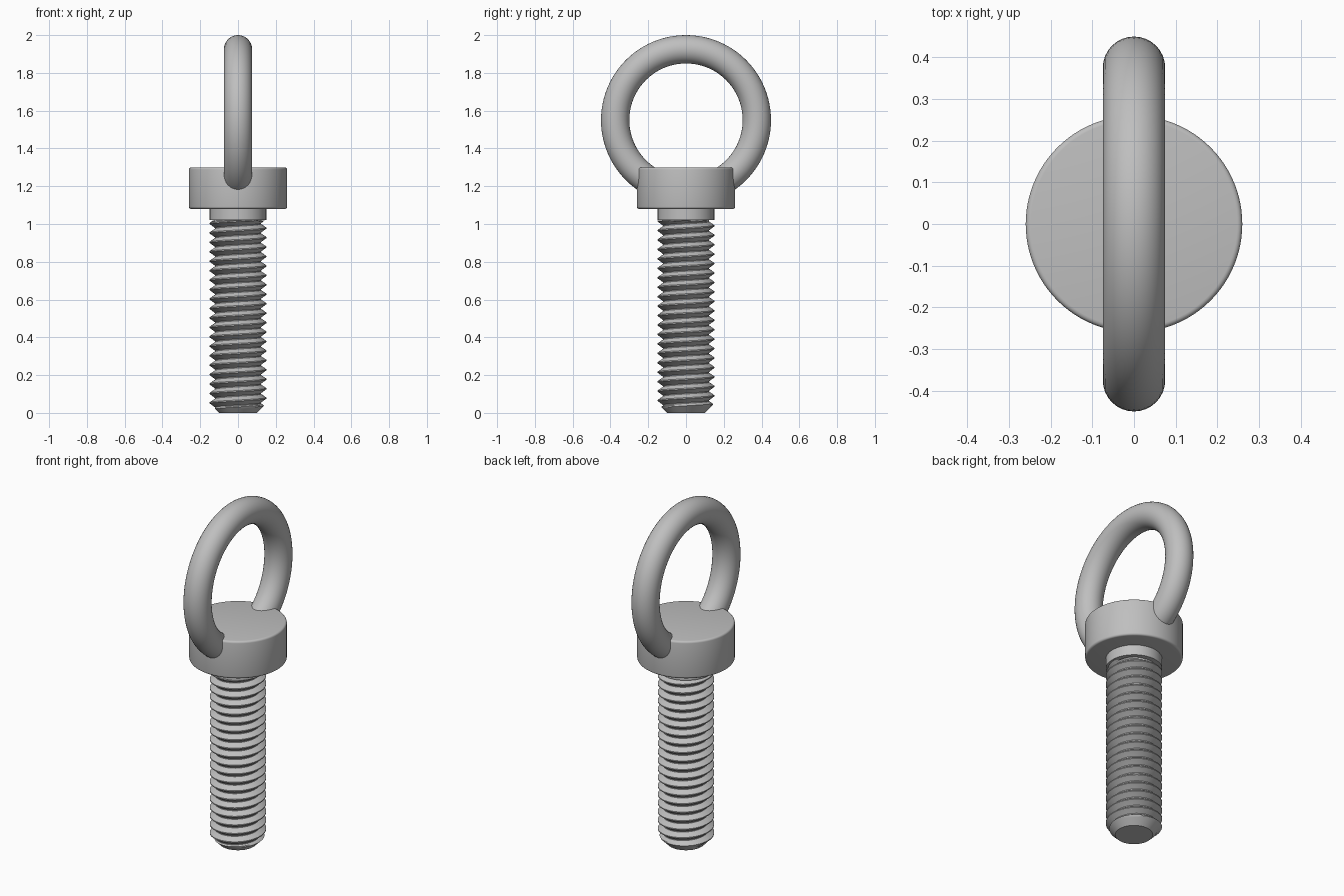
import bpy, bmesh, math

cube = bpy.data.objects.get("Cube")
if cube:
    bpy.data.objects.remove(cube, do_unlink=True)

# One plain steel material
steel = bpy.data.materials.new("steel grey")
steel.use_nodes = True
colour = (0.52, 0.52, 0.52, 1)
steel.diffuse_color = colour
steel.node_tree.nodes["Principled BSDF"].inputs["Base Color"].default_value = colour


def finish(obj, angle=35):
    obj.data.materials.clear()
    obj.data.materials.append(steel)
    bpy.ops.object.select_all(action='DESELECT')
    obj.select_set(True)
    bpy.context.view_layer.objects.active = obj
    bpy.ops.object.shade_smooth_by_angle(angle=math.radians(angle))


def make_object(name, bm):
    bmesh.ops.recalc_face_normals(bm, faces=bm.faces)
    mesh = bpy.data.meshes.new(name)
    bm.to_mesh(mesh)
    bm.free()
    obj = bpy.data.objects.new(name, mesh)
    bpy.context.collection.objects.link(obj)
    finish(obj)


def lathe(name, profile, sides=96):
    """Spin (radius, z) points round the z axis; the ends lie on the axis."""
    bm = bmesh.new()
    verts = [bm.verts.new((r, 0, z)) for r, z in profile]
    edges = [bm.edges.new(pair) for pair in zip(verts, verts[1:])]
    bmesh.ops.spin(bm, geom=verts + edges, cent=(0, 0, 0), axis=(0, 0, 1),
                   angle=math.tau, steps=sides, use_merge=True)
    bmesh.ops.remove_doubles(bm, verts=bm.verts, dist=1e-5)
    make_object(name, bm)


# Lifting ring, standing in the y-z plane
bpy.ops.mesh.primitive_torus_add(major_radius=0.375, minor_radius=0.075,
                                 major_segments=96, minor_segments=32,
                                 location=(0, 0, 1.55),
                                 rotation=(0, math.pi / 2, 0))
ring = bpy.context.object
ring.name = "lifting_ring"
finish(ring)

# Collar with rounded rims
R, LOW, HIGH, F = 0.26, 1.08, 1.30, 0.012
steps = [math.radians(a) for a in (0, 22.5, 45, 67.5, 90)]
rim_low = [(R - F + F * math.sin(a), LOW + F - F * math.cos(a)) for a in steps]
rim_high = [(R - F + F * math.cos(a), HIGH - F + F * math.sin(a)) for a in steps]
lathe("collar", [(0, LOW)] + rim_low + rim_high + [(0, HIGH)])

# Plain neck between collar and thread
TOP = 1.02
lathe("neck", [(0, TOP), (0.15, TOP), (0.15, 1.09), (0, 1.09)], 64)

# Right-handed threaded shank with a chamfered tip
PITCH, CREST, ROOT, TIP, SIDES = 0.05, 0.15, 0.122, 0.10, 64
tooth = [(0.0, 0), (0.09, 0), (0.23, 1/3), (0.37, 2/3),
         (0.50, 1), (0.62, 1), (0.75, 2/3), (0.88, 1/3)]
turns = math.ceil(TOP / PITCH)


def shank_point(turn, part, depth, side):
    a = math.tau * side / SIDES
    z = PITCH * (turn + part + side / SIDES)
    r = ROOT + (CREST - ROOT) * depth
    if z >= TOP:
        z, r = TOP, ROOT
    z = max(z, 0)
    r = min(r, TIP + z)
    return r * math.cos(a), r * math.sin(a), z


bm = bmesh.new()
columns = [[bm.verts.new(shank_point(t, p, d, s))
            for t in range(-2, turns + 1) for p, d in tooth]
           for s in range(SIDES + 1)]
for left, right in zip(columns, columns[1:]):
    for i in range(len(left) - 1):
        bm.faces.new((left[i], right[i], right[i + 1], left[i + 1]))
bmesh.ops.remove_doubles(bm, verts=bm.verts, dist=1e-5)
bmesh.ops.holes_fill(bm, edges=[e for e in bm.edges if e.is_boundary], sides=0)
make_object("threaded_shank", bm)
